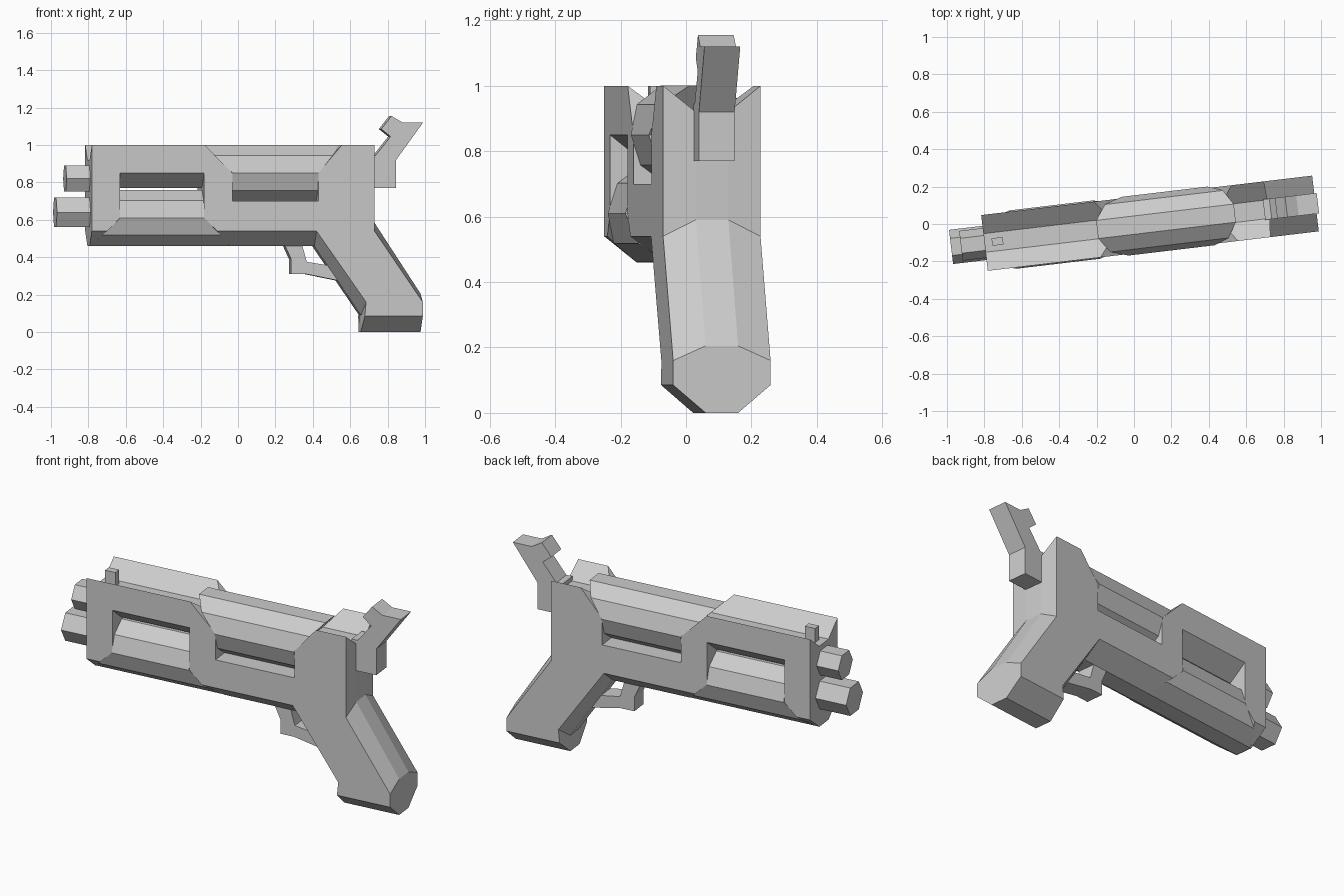
import bpy, bmesh, math
from mathutils import Matrix

if "Cube" in bpy.data.objects:
    bpy.data.objects.remove(bpy.data.objects["Cube"])

# The whole model is laid out along u (length), v (width), z and turned slightly about z
PLACE = Matrix.Translation((0, -0.006, 0)) @ Matrix.Rotation(math.radians(6.8), 4, 'Z')


def loft(name, layers):
    """Skin a stack of equal-length (u, z) outlines; layers = [(v, outline), ...]"""
    bm = bmesh.new()
    rings = [[bm.verts.new((u, v, z)) for u, z in pts] for v, pts in layers]
    n = len(rings[0])
    for a, b in zip(rings, rings[1:]):
        for i in range(n):
            j = (i + 1) % n
            bm.faces.new((a[i], a[j], b[j], b[i]))
    bm.faces.new(rings[0][::-1])
    bm.faces.new(rings[-1])
    return finish(name, bm)


def finish(name, bm):
    bmesh.ops.recalc_face_normals(bm, faces=bm.faces)
    bm.transform(PLACE)
    me = bpy.data.meshes.new(name)
    bm.to_mesh(me)
    bm.free()
    ob = bpy.data.objects.new(name, me)
    bpy.context.collection.objects.link(ob)
    return ob


def plate(name, pts, half):
    return loft(name, [(-half, pts), (half, pts)])


def prism(name, sides, r, zc, start, end):
    """Regular prism along u; start/end give the end position at each height"""
    bm = bmesh.new()
    rings = []
    for f in (start, end):
        ring = []
        for i in range(sides):
            a = 2 * math.pi * i / sides
            z = zc + r * math.sin(a)
            ring.append(bm.verts.new((f(z), r * math.cos(a), z)))
        rings.append(ring)
    a, b = rings
    for i in range(sides):
        j = (i + 1) % sides
        bm.faces.new((a[i], a[j], b[j], b[i]))
    # split the end caps across the middle, where the slope begins
    h = sides // 2
    for r_ in rings:
        bm.faces.new(r_[:h + 1])
        bm.faces.new(r_[h:] + r_[:1])
    return finish(name, bm)


def cut(ob, cutter):
    cutter.hide_render = True
    m = ob.modifiers.new("cut", 'BOOLEAN')
    m.operation, m.solver, m.object = 'DIFFERENCE', 'EXACT', cutter
    bpy.context.view_layer.objects.active = ob
    bpy.ops.object.modifier_apply(modifier=m.name)
    bpy.data.objects.remove(cutter)


# Frame and grip: outer outline on the side faces, shifted outline near the middle
side = [(-.805, 1), (.717, 1), (.717, .54), (.977, .16), (.977, .085),
        (.665, .085), (.672, .16), (.405, .54), (-.805, .54)]
mid = [(-.805, .92), (.725, .92), (.725, .59), (.977, .205), (.977, 0),
       (.655, 0), (.657, .09), (.405, .46), (-.805, .46)]
frame = loft("frame_and_grip", [(-.15, side), (-.05, mid), (.05, mid), (.15, side)])

# Front window, open at the bottom, with a ceiling sloping down inwards
def front_window(top):
    return [(-.653, top), (-.653, .61), (-.833, .43), (-.02, .43), (-.2, .61), (-.2, top)]

cut(frame, loft("front_cutter", [(-.2, front_window(.89)), (-.05, front_window(.77)),
                                 (.05, front_window(.77)), (.2, front_window(.89))]))

# Rear window, open at the top
cut(frame, plate("rear_cutter", [(-.048, .70), (-.048, .85), (-.228, 1.03), (.567, 1.03),
                                 (.415, .85), (.415, .70)], .2))

# Ten-sided chambers with sloped ends filling the windows
prism("lower_chamber", 10, .157, .61,
      lambda z: -.653 - max(0, .61 - z), lambda z: -.2 + max(0, .61 - z))
prism("upper_chamber", 10, .158, .85,
      lambda z: -.048 - max(0, z - .85), lambda z: .415 + .85 * max(0, z - .85))

# Six-sided barrels
for name, r, z, tip in (("lower_barrel", .092, .64, -.985), ("upper_barrel", .08, .82, -.932)):
    prism(name, 6, r, z, lambda h, t=tip: t, lambda h: -.75)

# Hammer
plate("hammer", [(.70, .77), (.845, .77), (.845, .92), (.99, 1.12), (.88, 1.12), (.82, 1.155),
                 (.765, 1.085), (.815, 1.045), (.735, .945), (.70, .945)], .055)

# Trigger with its lower brace
plate("trigger", [(.23, .50), (.28, .39), (.28, .31), (.36, .31), (.56, .27), (.52, .35),
                  (.365, .375), (.36, .39), (.33, .50)], .05)

# Front sight
plate("front_sight", [(-.765, .90), (-.705, .90), (-.705, 1.0), (-.765, 1.0)], .02)
